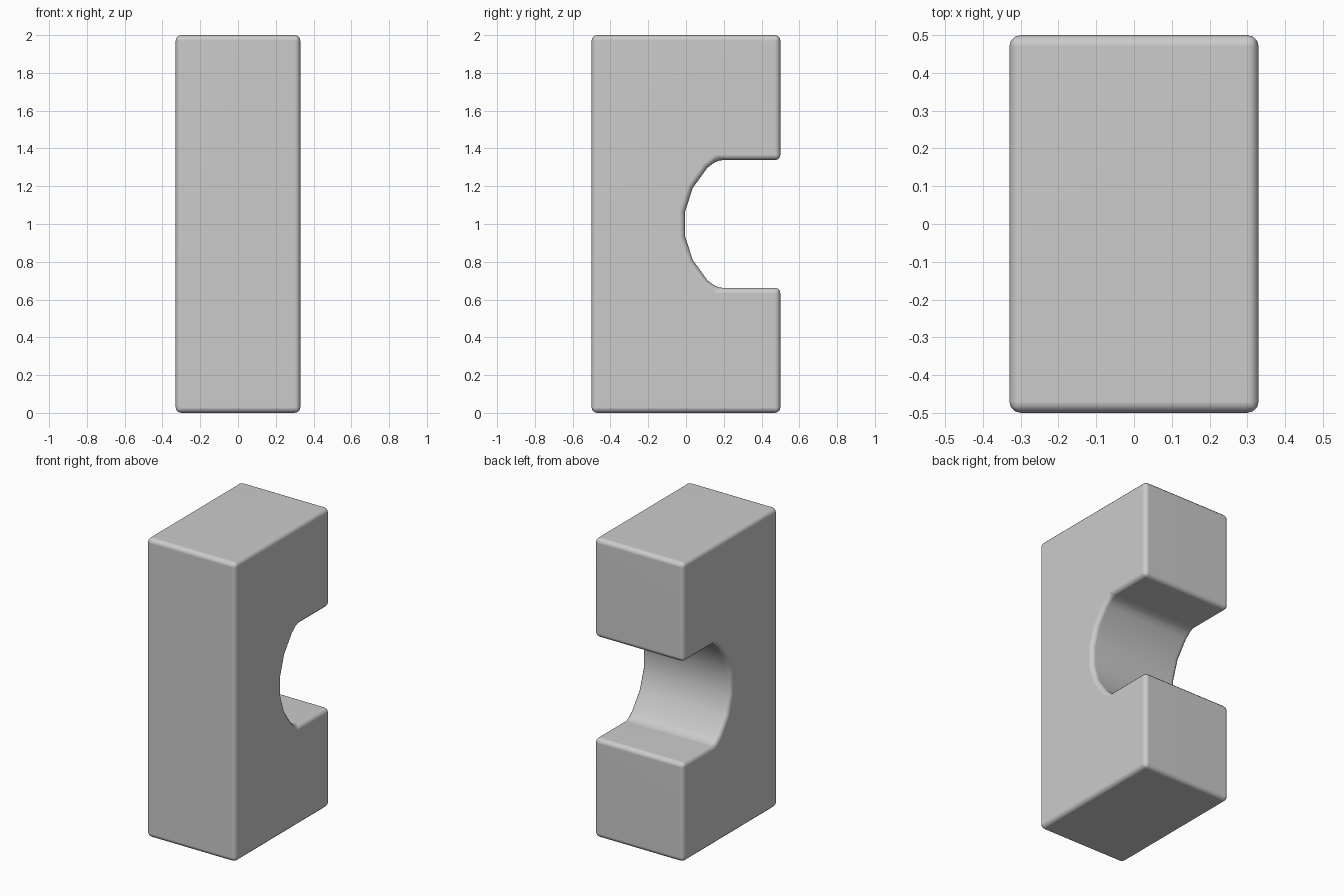
import bpy, bmesh, math

if "Cube" in bpy.data.objects:
    bpy.data.objects.remove(bpy.data.objects["Cube"])

HALF_X, NOTCH, R, CY = 0.33, 0.338, 0.42, 0.41

# upper half of the side profile (y, height above mid): faceted round notch, flat lip, outer block
upper = [(CY - R * math.cos(math.radians(a)), R * math.sin(math.radians(a)))
         for a in (9, 27, 45)]
upper += [(0.165, NOTCH), (0.5, NOTCH), (0.5, 1.0), (-0.5, 1.0)]
profile = upper + [(y, -z) for y, z in reversed(upper)]

# extrude the profile across x
bm = bmesh.new()
face = bm.faces.new([bm.verts.new((-HALF_X, y, z + 1)) for y, z in profile])
ext = bmesh.ops.extrude_face_region(bm, geom=[face])
moved = [v for v in ext["geom"] if isinstance(v, bmesh.types.BMVert)]
bmesh.ops.translate(bm, vec=(2 * HALF_X, 0, 0), verts=moved)
bmesh.ops.recalc_face_normals(bm, faces=bm.faces)

# soften every sharp edge
sharp = [e for e in bm.edges if e.calc_face_angle(0) > math.radians(30)]
bmesh.ops.bevel(bm, geom=sharp, offset=0.03, segments=3, profile=0.5,
                affect='EDGES', clamp_overlap=True)
for f in bm.faces:
    f.smooth = True

mesh = bpy.data.meshes.new("notched_block")
bm.to_mesh(mesh)
bm.free()
block = bpy.data.objects.new("notched_block", mesh)
bpy.context.collection.objects.link(block)

# keep the broad faces flat while the bevels shade smoothly
normals = block.modifiers.new("weighted_normals", 'WEIGHTED_NORMAL')
normals.keep_sharp = True
